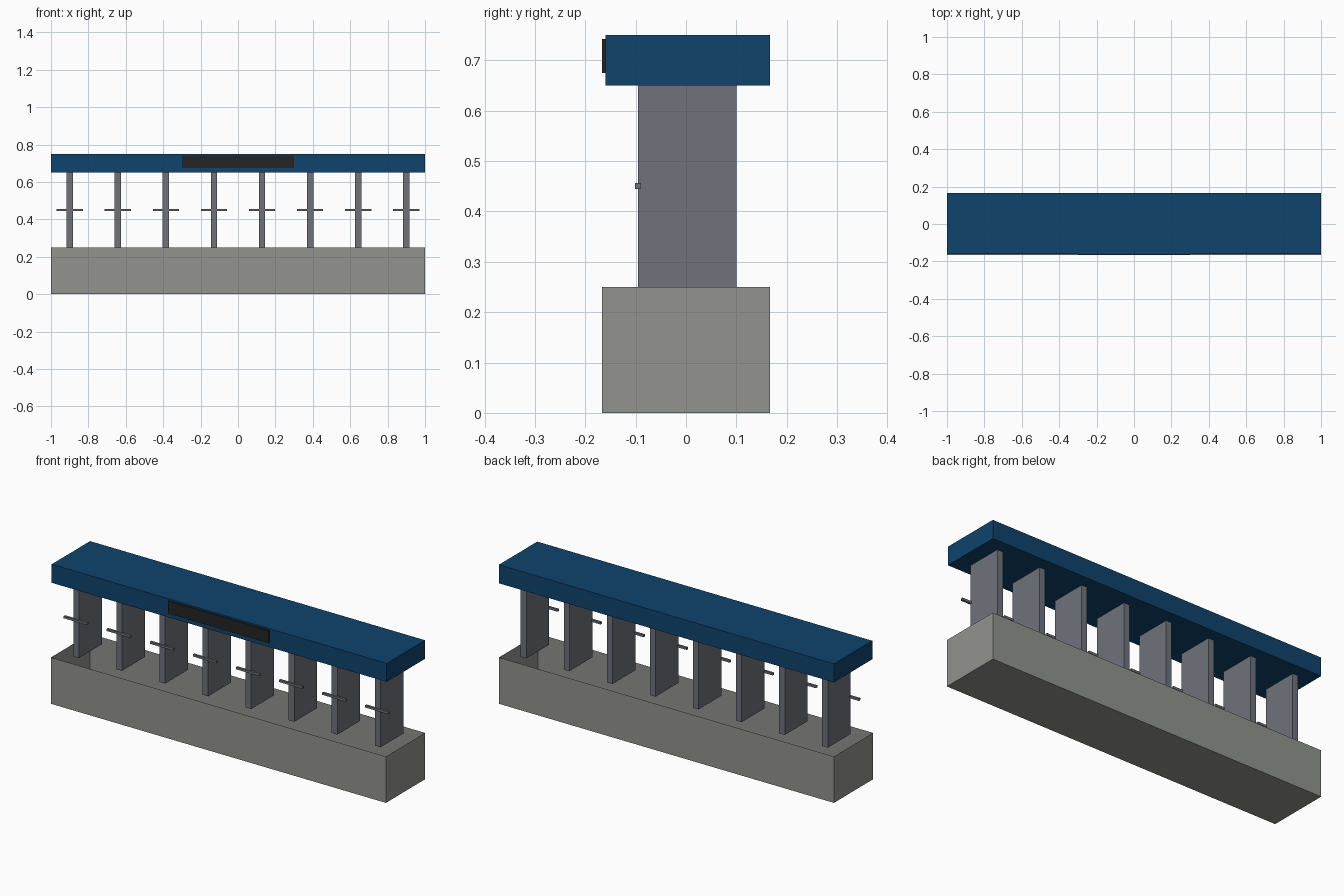
import bpy
import bmesh

if "Cube" in bpy.data.objects:
    bpy.data.objects.remove(bpy.data.objects["Cube"])


def material(name, hex_rgb):
    """Flat colour from sRGB hex, stored as linear values."""
    def lin(c):
        c /= 255
        return c / 12.92 if c <= 0.04045 else ((c + 0.055) / 1.055) ** 2.4
    m = bpy.data.materials.new(name)
    rgb = [lin((hex_rgb >> s) & 255) for s in (16, 8, 0)]
    m.diffuse_color = (*rgb, 1.0)
    m.use_nodes = True
    m.node_tree.nodes["Principled BSDF"].inputs["Base Color"].default_value = m.diffuse_color
    return m


def box(name, x, y, z, mat, open_top=False):
    """Box between (min, max) ranges on each axis, optionally without a lid."""
    bm = bmesh.new()
    bmesh.ops.create_cube(bm, size=1)
    for v in bm.verts:
        for i, (lo, hi) in enumerate((x, y, z)):
            v.co[i] = hi if v.co[i] > 0 else lo
    bm.normal_update()
    if open_top:
        lid = [f for f in bm.faces if f.normal.z > 0.9]
        bmesh.ops.delete(bm, geom=lid, context='FACES_ONLY')
    mesh = bpy.data.meshes.new(name)
    bm.to_mesh(mesh)
    bm.free()
    mesh.materials.append(mat)
    obj = bpy.data.objects.new(name, mesh)
    bpy.context.collection.objects.link(obj)
    return obj


stone = material("stone_grey", 0x92948F)
steel = material("steel_grey", 0x6E727B)
blue = material("deep_blue", 0x0F436C)
black = material("charcoal", 0x242424)

# Trough base, open at the top
box("base_trough", (-1, 1), (-0.167, 0.167), (0, 0.25), stone, open_top=True)

# Row of upright panels, each with a small cross bar on its front edge
COUNT = 8
for i in range(COUNT):
    cx = -0.9 + 1.8 * i / (COUNT - 1)
    box(f"upright_{i + 1}", (cx - 0.0167, cx + 0.0167), (-0.095, 0.1),
        (0.25, 0.65), steel)
    box(f"cross_bar_{i + 1}", (cx - 0.07, cx + 0.07), (-0.101, -0.089),
        (0.444, 0.456), steel)

# Canopy and the sign plate on its front
box("canopy", (-1, 1), (-0.16, 0.167), (0.65, 0.75), blue)
box("sign_plate", (-0.3, 0.3), (-0.167, -0.16), (0.675, 0.742), black)
